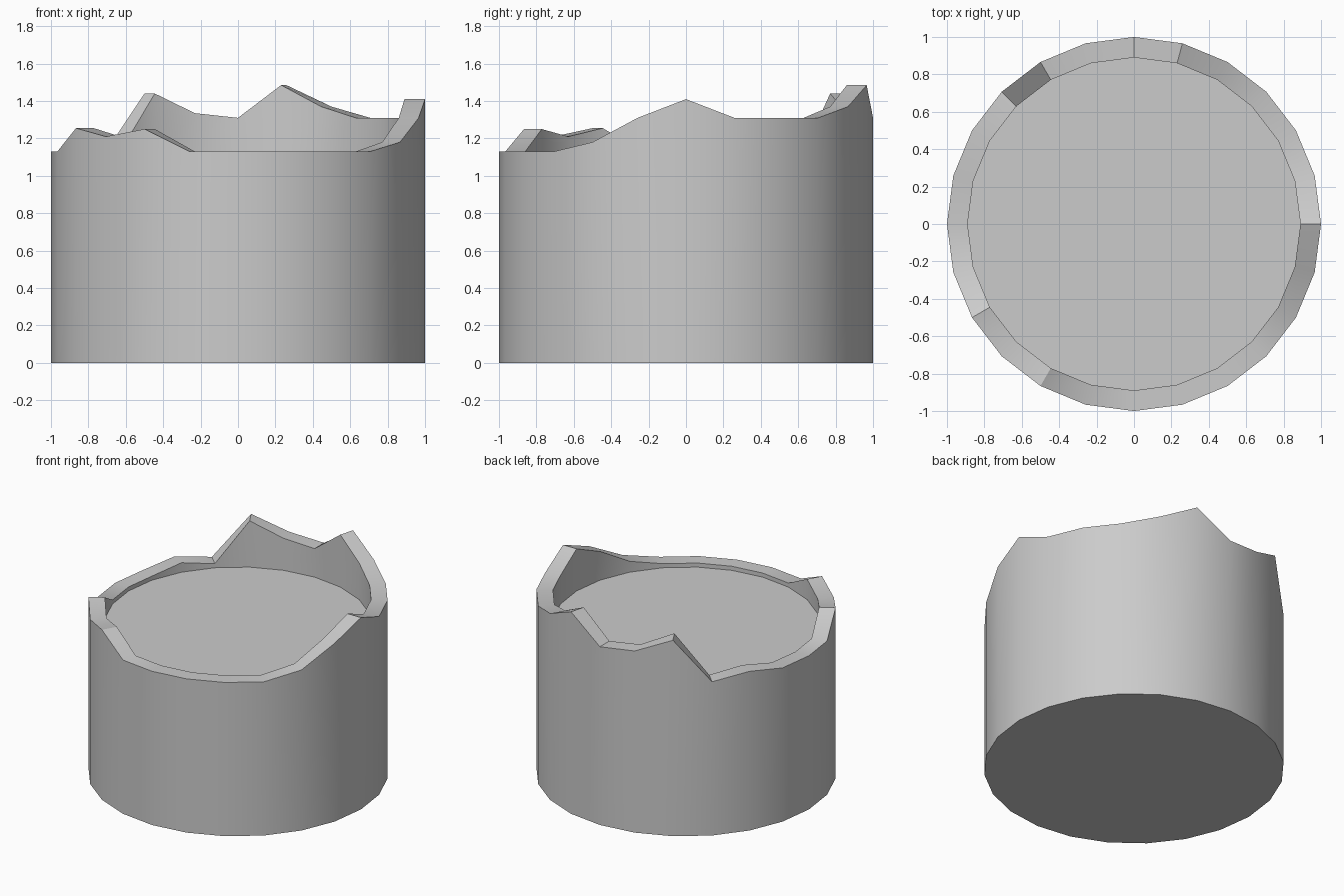
import bpy, bmesh
from math import cos, sin, radians

if "Cube" in bpy.data.objects:
    bpy.data.objects.remove(bpy.data.objects["Cube"])

# Rim height at every 15 degrees, counter-clockwise from +x
heights = [1.41, 1.31, 1.31, 1.31, 1.37, 1.485, 1.31, 1.335,
           1.44, 1.13, 1.17, 1.13, 1.13, 1.13, 1.255, 1.21,
           1.25, 1.13, 1.13, 1.13, 1.13, 1.13, 1.18, 1.31]
N = len(heights)
OUTER, INNER, FLOOR = 1.0, 0.89, 1.10

bm = bmesh.new()


def ring(radius, zs):
    return [bm.verts.new((radius * cos(radians(360 * i / N)),
                          radius * sin(radians(360 * i / N)), z))
            for i, z in enumerate(zs)]


def bridge(a, b):
    for i in range(N):
        j = (i + 1) % N
        bm.faces.new((a[i], a[j], b[j], b[i]))


# Outer wall, jagged rim, inner wall, recessed floor
base = ring(OUTER, [0] * N)
rim_out = ring(OUTER, heights)
rim_in = ring(INNER, heights)
floor = ring(INNER, [FLOOR] * N)
bridge(base, rim_out)
bridge(rim_out, rim_in)
bridge(rim_in, floor)
bm.faces.new(floor)
bm.faces.new(base[::-1])
bmesh.ops.recalc_face_normals(bm, faces=bm.faces)

mesh = bpy.data.meshes.new("broken_column_stump")
bm.to_mesh(mesh)
bm.free()
obj = bpy.data.objects.new("broken_column_stump", mesh)
bpy.context.collection.objects.link(obj)

# Smooth round sides, sharp rim edges
bpy.context.view_layer.objects.active = obj
obj.select_set(True)
bpy.ops.object.shade_smooth_by_angle(angle=radians(30))
